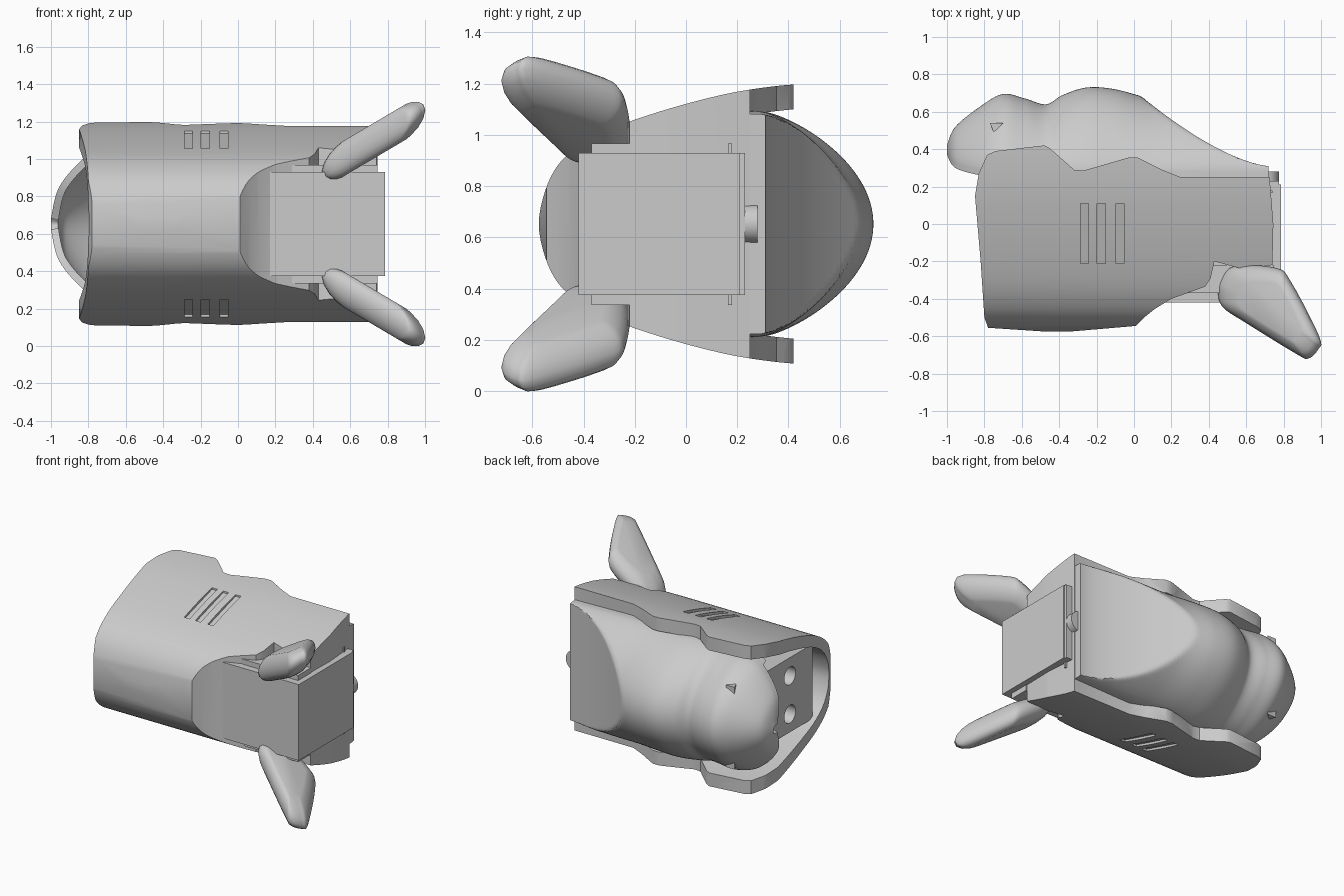
import bpy, bmesh
from math import sin, cos, pi

if "Cube" in bpy.data.objects:
    bpy.data.objects.remove(bpy.data.objects["Cube"])

ZC = 0.652  # mirror height of the whole model


def spline(pts, n=6, closed=False):
    """Catmull-Rom through tuples of any length."""
    out, m = [], len(pts)
    get = (lambda i: pts[i % m]) if closed else (lambda i: pts[max(0, min(m - 1, i))])
    for i in range(m if closed else m - 1):
        a, b, c, d = get(i - 1), get(i), get(i + 1), get(i + 2)
        for k in range(n):
            t = k / n
            out.append(tuple(0.5 * (2*q + (r - p)*t + (2*p - 5*q + 4*r - s)*t*t
                                    + (3*q - p - 3*r + s)*t**3)
                             for p, q, r, s in zip(a, b, c, d)))
    return out if closed else out + [tuple(pts[-1])]


def make(name, verts, faces, recalc=True):
    me = bpy.data.meshes.new(name)
    me.from_pydata(verts, [], faces)
    if recalc:
        bm = bmesh.new()
        bm.from_mesh(me)
        bmesh.ops.recalc_face_normals(bm, faces=bm.faces)
        bm.to_mesh(me)
        bm.free()
    ob = bpy.data.objects.new(name, me)
    bpy.context.collection.objects.link(ob)
    return ob


def loft(name, rings):
    n = len(rings[0])
    verts = [v for r in rings for v in r]
    faces = [(k*n + i, k*n + (i+1) % n, (k+1)*n + (i+1) % n, (k+1)*n + i)
             for k in range(len(rings) - 1) for i in range(n)]
    faces += [tuple(range(n)), tuple(range(len(verts) - n, len(verts)))]
    return make(name, verts, faces)


def prism_x(name, yz, lo, hi):
    return loft(name, [[(x, y, z) for y, z in yz] for x in (lo, hi)])


def prism_z(name, xy, lo, hi):
    return loft(name, [[(x, y, z) for x, y in xy] for z in (lo, hi)])


def box(name, x, y, z):
    return prism_z(name, [(x[0], y[0]), (x[1], y[0]), (x[1], y[1]), (x[0], y[1])], *z)


def cylinder(name, loc, r, depth, rot):
    bpy.ops.mesh.primitive_cylinder_add(vertices=32, radius=r, depth=depth, location=loc, rotation=rot)
    bpy.context.object.name = name
    return bpy.context.object


def activate(ob):
    bpy.ops.object.select_all(action='DESELECT')
    ob.select_set(True)
    bpy.context.view_layer.objects.active = ob


def apply_mods(ob):
    activate(ob)
    for m in list(ob.modifiers):
        bpy.ops.object.modifier_apply(modifier=m.name)


def boolean(ob, other, op='DIFFERENCE'):
    m = ob.modifiers.new("bool", 'BOOLEAN')
    m.operation, m.solver, m.object = op, 'EXACT', other
    apply_mods(ob)
    bpy.data.objects.remove(other)


def smooth(ob, deg=35):
    activate(ob)
    bpy.ops.object.shade_smooth_by_angle(angle=deg * pi / 180)


# Outer shell: U section trimmed by the side profile, hollowed out
half = [(-0.575, 0), (-0.55, 0.13), (-0.5, 0.23), (-0.42, 0.305), (-0.3, 0.37),
        (-0.1, 0.44), (0.1, 0.495), (0.25, 0.525), (0.42, 0.545), (0.6, 0.55)]
u = spline([(y, -h) for y, h in half[:0:-1]] + half, 4)
shell = prism_x("outer_shell", [(y, ZC + h) for y, h in u], -1.1, 0.9)
profile = [(-0.78, -0.555), (-0.4, -0.58), (0.01, -0.545), (0.06, -0.495), (0.11, -0.455), (0.2, -0.4),
           (0.38, -0.335), (0.41, -0.29), (0.43, -0.2), (0.56, -0.235), (0.74, -0.22), (0.745, 0.0),
           (0.725, 0.25), (0.25, 0.25), (0.15, 0.29), (0.02, 0.355), (-0.03, 0.355), (-0.27, 0.285),
           (-0.32, 0.29), (-0.45, 0.405), (-0.48, 0.42), (-0.74, 0.39), (-0.785, 0.37), (-0.83, 0.27),
           (-0.85, 0.15), (-0.82, -0.2), (-0.8, -0.5)]
boolean(shell, prism_z("shell_profile", profile, -0.5, 2), 'INTERSECT')
cavity = prism_x("cavity", [(y + 0.06, ZC + h * 0.83) for y, h in u], -1.2, 0.8)
inset = [(-1.1, -0.65), (-0.05, -0.65), (0.07, -0.42), (0.4, -0.2), (0.69, -0.15),
         (0.69, 0.62), (-1.1, 0.62)]
boolean(cavity, prism_z("cavity_profile", inset, -0.5, 2), 'INTERSECT')
boolean(shell, cavity)

# Three shallow vents on each side of the shell
for s in (1, -1):
    for x in (-0.265, -0.175, -0.075):
        yz = [(-0.21, 0.39), (0.11, 0.485), (0.11, 0.6), (-0.21, 0.6)]
        boolean(shell, prism_x("vent", [(y, ZC + s * h) for y, h in yz], x - 0.022, x + 0.022))
smooth(shell)

# Domed head cover: arch sections (x, crest, half width, base), sliced by a sloping face
keys = [(-1.0, 0.42, 0.03, 0.4), (-0.955, 0.52, 0.2, 0.33), (-0.82, 0.63, 0.355, 0.29),
        (-0.7, 0.695, 0.41, 0.28), (-0.58, 0.67, 0.41, 0.28), (-0.47, 0.64, 0.41, 0.28),
        (-0.38, 0.69, 0.425, 0.28), (-0.25, 0.73, 0.44, 0.28), (-0.1, 0.72, 0.44, 0.28),
        (0.1, 0.67, 0.44, 0.28), (0.3, 0.66, 0.44, 0.28), (0.5, 0.66, 0.435, 0.28),
        (0.72, 0.66, 0.43, 0.28)]
N = 64
rows = []
for x, top, w, base in spline(keys, 9):
    slope = 0.31 + 0.663 * max(0, 0.72 - x) ** 1.5
    skirt = base - (0.08 if x > -0.8 else 0.03)
    row = [(x, skirt, ZC - w)]
    for j in range(N + 1):
        a = -pi/2 + pi * j / N
        arch = base + (top - base) * (cos(a) + cos(a) ** 2) / 2  # between ellipse and parabola
        row.append((x, min(slope, arch), ZC + w * sin(a)))
    rows.append(row + [(x, skirt, ZC + w)])
rows.append([(x, 0.2, z) for x, y, z in rows[-1]])
n = N + 3
head = make("head_cover", [v for r in rows for v in r],
            [(i*n + j, i*n + j + 1, (i+1)*n + j + 1, (i+1)*n + j)
             for i in range(len(rows) - 1) for j in range(n - 1)], False)
sol = head.modifiers.new("solid", 'SOLIDIFY')
sol.thickness, sol.offset = 0.04, -1
apply_mods(head)
smooth(head)

# Small triangular eye marks on both cheeks
for s in (1, -1):
    tri = [(-0.77, 0.54), (-0.7, 0.54), (-0.75, 0.49)]
    smooth(prism_z("eye_mark", tri, ZC + s * 0.2, ZC + s * 0.3))

# Tail motor: body, lid, mounting tabs and output shaft
box("tail_motor", (0.17, 0.785), (-0.42, 0.21), (0.375, 0.93))
box("tail_motor_lid", (0.19, 0.775), (0.205, 0.23), (0.375, 0.93))
box("tail_motor_tabs", (0.29, 0.745), (-0.37, -0.22), (0.335, 0.967))
box("tail_motor_rim", (0.25, 0.74), (0.165, 0.18), (0.335, 0.967))
smooth(cylinder("motor_shaft", (0.7, 0.25, ZC), 0.075, 0.06, (pi/2, 0, 0)))

# Inner motor seen through the mouth, with two holes in its end
inner = box("inner_motor", (-0.77, -0.15), (-0.36, 0.2), (0.38, 0.925))
for s in (1, -1):
    boolean(inner, cylinder("hole", (-0.77, -0.1, ZC + s * 0.14), 0.065, 0.3, (0, pi/2, 0)))
smooth(inner)

# Side fins: rounded slabs lying on a plane that rises with x
outline = spline([(0.46, -0.3), (0.54, -0.225), (0.76, -0.235), (0.84, -0.31), (0.99, -0.6),
                  (0.985, -0.67), (0.93, -0.72), (0.86, -0.69), (0.6, -0.53), (0.48, -0.45),
                  (0.45, -0.38)], 5, True)
cx, cy = 0.73, -0.46
for s, name in ((1, "upper_fin"), (-1, "lower_fin")):
    rings = []
    for h, k in ((-1, 0.62), (-0.93, 0.72), (-0.72, 0.86), (-0.4, 0.96), (0, 1),
                 (0.4, 0.96), (0.72, 0.86), (0.93, 0.72), (1, 0.62)):
        ring = []
        for x, y in outline:
            px, py = cx + (x - cx) * k, cy + (y - cy) * k
            ring.append((px, py, ZC + s * (1.07 + 0.59 * (px - 0.68) + 0.095 * h - ZC)))
        rings.append(ring)
    smooth(loft(name, rings), 50)
